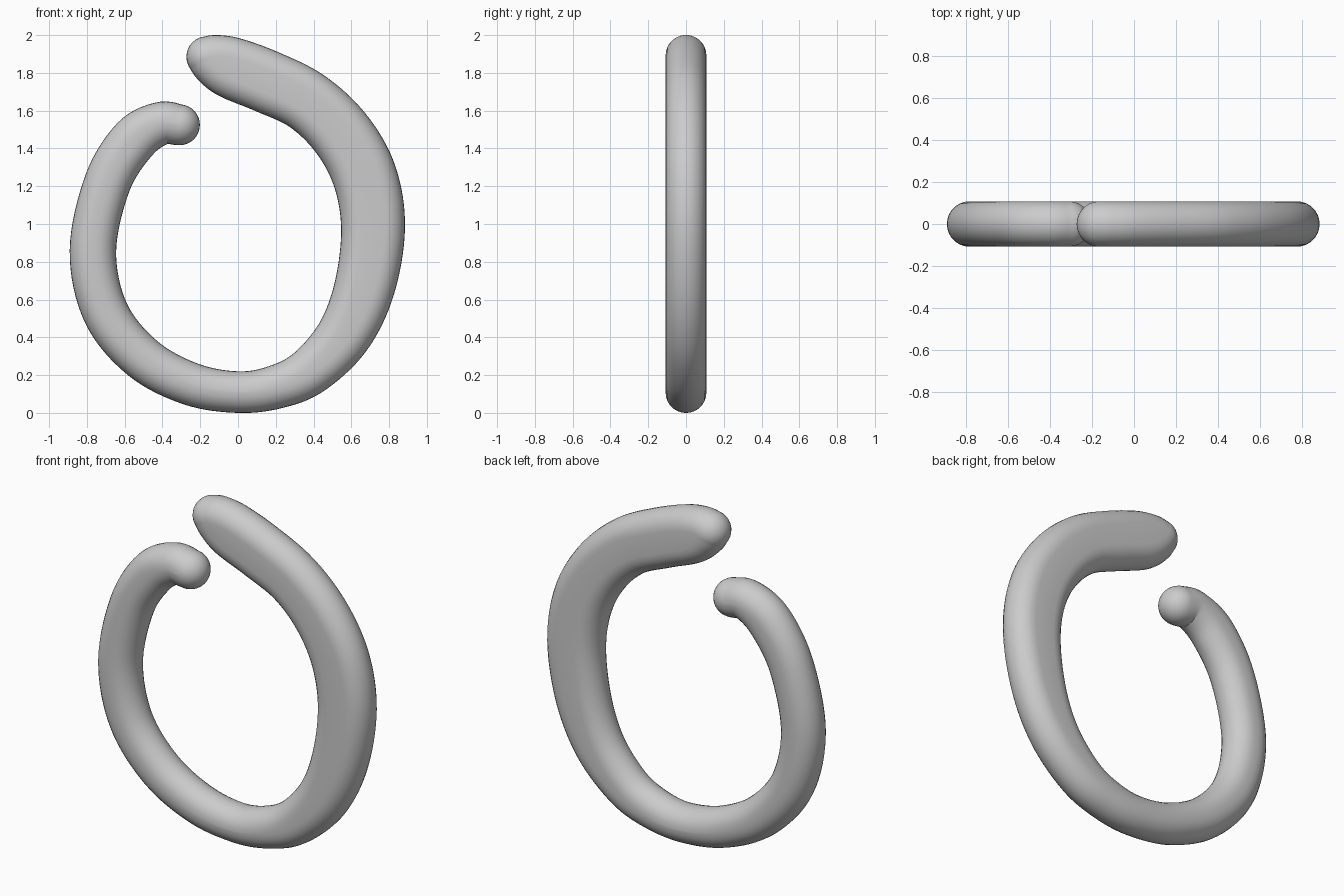
import bpy
import bmesh
from math import pi, sin, cos
from mathutils import Vector

cube = bpy.data.objects.get("Cube")
if cube:
    bpy.data.objects.remove(cube, do_unlink=True)

EDGE = 0.108     # radius of the rounded rim
STEPS = 8        # samples between stations
ARC = 14         # segments across the rim
CAP = 10         # rings on each rounded end

# Stations along the open ring: x, z, half-width of the flat core
STATIONS = [Vector(s) for s in (
    (-0.31, 1.525, 0), (-0.41, 1.532, 0.006), (-0.55, 1.445, 0.018),
    (-0.69, 1.22, 0.016), (-0.768, 0.86, 0.015), (-0.70, 0.53, 0.014),
    (-0.505, 0.29, 0.011), (-0.25, 0.153, 0.006), (0, 0.11, 0.002),
    (0.2, 0.137, 0.008), (0.38, 0.22, 0.02), (0.56, 0.41, 0.037),
    (0.67, 0.665, 0.052), (0.715, 0.98, 0.061), (0.67, 1.255, 0.063),
    (0.545, 1.48, 0.059), (0.365, 1.65, 0.056), (0.15, 1.755, 0.059),
    (-0.03, 1.825, 0.055), (-0.12, 1.865, 0.03), (-0.165, 1.885, 0))]


def spline(points):
    """Smooth curve through all the stations."""
    pts = [2 * points[0] - points[1], *points, 2 * points[-1] - points[-2]]
    out = []
    for a, b, c, d in zip(pts, pts[1:], pts[2:], pts[3:]):
        for k in range(STEPS):
            t = k / STEPS
            out.append(b + 0.5 * t * (c - a + t * (2 * a - 5 * b + 4 * c - d
                                      + t * (3 * (b - c) + d - a))))
    return out + [points[-1]]


def tangents(points):
    last = len(points) - 1
    return [(points[min(i + 1, last)] - points[max(i - 1, 0)]).normalized()
            for i in range(last + 1)]


def turn(v):
    return Vector((-v.z, 0, v.x))


# Two sides of the core, each with its own outward direction
samples = spline(STATIONS)
centre = [Vector((s.x, 0, s.y)) for s in samples]
along = tangents(centre)
sides = []
for sign in (1, -1):
    line = [c + sign * max(s.z, 0) * turn(t)
            for c, s, t in zip(centre, samples, along)]
    sides.append([(p, sign * turn(t)) for p, t in zip(line, tangents(line))])

# Rounded ends: swing the outward directions round to the tip
for side in sides:
    p0, n0 = side[0]
    p1, n1 = side[-1]
    start = [(p0, n0.slerp(-along[0], k / CAP)) for k in range(CAP, 0, -1)]
    end = [(p1, n1.slerp(along[-1], k / CAP)) for k in range(1, CAP + 1)]
    side[:] = start + side + end

# Sweep the stadium-shaped section
bm = bmesh.new()
rings = []
for pair in zip(*sides):
    ring = []
    for sign, (p, out) in zip((1, -1), pair):
        for j in range(ARC + 1):
            a = pi * (j / ARC - 0.5)
            offset = out * cos(a) + Vector((0, sign * sin(a), 0))
            ring.append(bm.verts.new(p + EDGE * offset))
    rings.append(ring)
for r, s in zip(rings, rings[1:]):
    for j in range(len(r)):
        k = (j + 1) % len(r)
        bm.faces.new((r[j], r[k], s[k], s[j]))

# Weld the tips and orient the surface
bmesh.ops.remove_doubles(bm, verts=bm.verts, dist=0.0004)
bmesh.ops.recalc_face_normals(bm, faces=bm.faces)
for face in bm.faces:
    face.smooth = True

mesh = bpy.data.meshes.new("open_ring")
bm.to_mesh(mesh)
bm.free()
open_ring = bpy.data.objects.new("open_ring", mesh)
bpy.context.collection.objects.link(open_ring)
